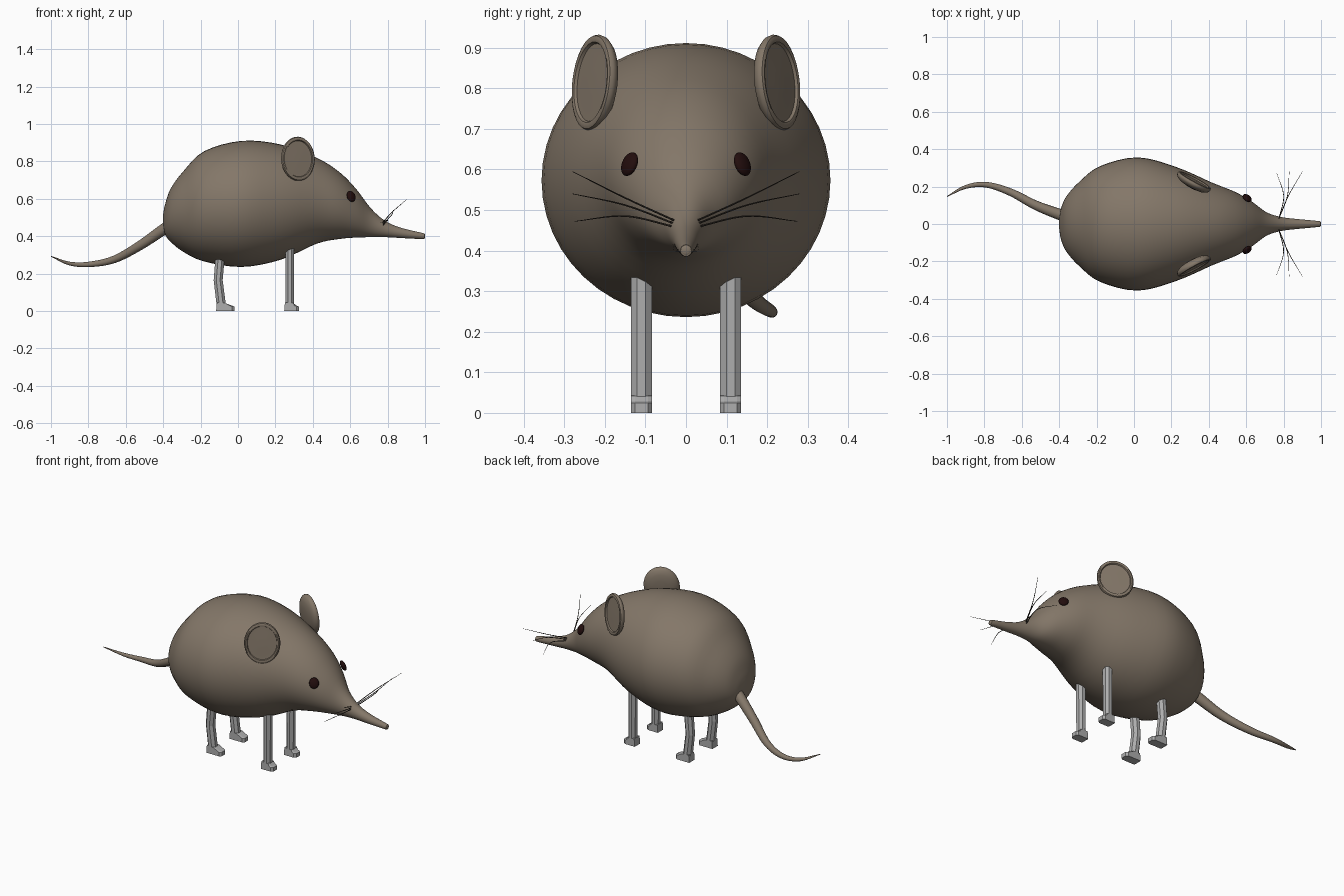
import bpy, bmesh, math
from mathutils import Vector, Matrix

if "Cube" in bpy.data.objects:
    bpy.data.objects.remove(bpy.data.objects["Cube"])


def material(name, rgb):
    m = bpy.data.materials.new(name)
    m.use_nodes = True
    m.diffuse_color = (*rgb, 1)
    bsdf = m.node_tree.nodes["Principled BSDF"]
    bsdf.inputs["Base Color"].default_value = (*rgb, 1)
    bsdf.inputs["Roughness"].default_value = 0.7
    return m


FUR = material("brown fur", (0.23, 0.185, 0.14))
LEG = material("grey leg", (0.42, 0.42, 0.42))
EYE = material("dark red eye", (0.016, 0.004, 0.004))
HAIR = material("dark whisker", (0.035, 0.028, 0.022))


def finish(name, bm, mat, smooth=True, angle=50):
    bmesh.ops.recalc_face_normals(bm, faces=bm.faces)
    me = bpy.data.meshes.new(name)
    bm.to_mesh(me)
    bm.free()
    me.materials.append(mat)
    ob = bpy.data.objects.new(name, me)
    bpy.context.collection.objects.link(ob)
    if smooth:
        bpy.ops.object.select_all(action='DESELECT')
        ob.select_set(True)
        bpy.context.view_layer.objects.active = ob
        bpy.ops.object.shade_smooth_by_angle(angle=math.radians(angle))
    return ob


def spline(points, steps):
    """Catmull-Rom samples through tuples of any length."""
    pts = [Vector(p) for p in points]
    pts = [2 * pts[0] - pts[1]] + pts + [2 * pts[-1] - pts[-2]]
    out = []
    for a, b, c, d in zip(pts, pts[1:], pts[2:], pts[3:]):
        for i in range(steps):
            t = i / steps
            out.append(0.5 * (2 * b + (c - a) * t + (2 * a - 5 * b + 4 * c - d) * t * t
                              + (3 * b - a - 3 * c + d) * t ** 3))
    return out + [pts[-2]]


def loft(rings):
    """Skin a list of equal rings and close both ends."""
    bm = bmesh.new()
    rows = [[bm.verts.new(p) for p in ring] for ring in rings]
    n = len(rows[0])
    for r, s in zip(rows, rows[1:]):
        for i in range(n):
            bm.faces.new((r[i], r[(i + 1) % n], s[(i + 1) % n], s[i]))
    bm.faces.new(rows[0])
    bm.faces.new(rows[-1])
    return bm


def circle(n, offset=0.0):
    return [(math.cos(a), math.sin(a))
            for a in (math.tau * (i + offset) / n for i in range(n))]


def tube(name, points, mat, sides, steps):
    """Tapered tube through (x, y, z, radius) points."""
    path = spline(points, steps)
    rings = []
    for i, p in enumerate(path):
        c = p.to_3d()
        tan = (path[min(i + 1, len(path) - 1)] - path[max(i - 1, 0)]).to_3d().normalized()
        u = tan.cross(Vector((0, 0, 1))).normalized()
        v = tan.cross(u)
        rings.append([c + (u * a + v * b) * p[3] for a, b in circle(sides)])
    return finish(name, loft(rings), mat)


# Body, head and snout in one skin: x, half width, bottom, top
stations = [
    (-0.40, 0.025, 0.46, 0.52), (-0.39, 0.085, 0.41, 0.57), (-0.36, 0.15, 0.37, 0.655),
    (-0.29, 0.228, 0.315, 0.75), (-0.18, 0.31, 0.265, 0.855), (0.02, 0.356, 0.236, 0.91),
    (0.23, 0.303, 0.275, 0.89), (0.42, 0.22, 0.36, 0.82), (0.54, 0.172, 0.385, 0.745),
    (0.63, 0.12, 0.393, 0.655), (0.71, 0.062, 0.395, 0.55), (0.79, 0.037, 0.395, 0.48),
    (0.88, 0.026, 0.39, 0.443), (0.985, 0.016, 0.385, 0.418), (0.997, 0.012, 0.389, 0.413),
    (1.0, 0.004, 0.397, 0.405)]
rings = [[(x, w * a, (lo + hi) / 2 + (hi - lo) / 2 * b) for a, b in circle(48)]
         for x, w, lo, hi in spline(stations, 4)]
finish("body", loft(rings), FUR, angle=80)

# Tail
tube("tail", [(-0.33, 0.03, 0.475, 0.034), (-0.40, 0.052, 0.435, 0.03),
              (-0.525, 0.10, 0.35, 0.025), (-0.66, 0.17, 0.277, 0.02),
              (-0.79, 0.21, 0.25, 0.015), (-0.90, 0.198, 0.254, 0.01),
              (-1.0, 0.147, 0.293, 0.002)], FUR, 14, 6)

# Ear profile: radius and depth, from the domed back round to the dished front
ear_profile = [(0.05, -0.025), (0.4, -0.024), (0.7, -0.018), (0.9, -0.008), (0.98, 0.002),
               (1.0, 0.011), (0.97, 0.019), (0.91, 0.022), (0.84, 0.02), (0.81, 0.013),
               (0.6, 0.013), (0.3, 0.014), (0.05, 0.014)]


def ear(name, side):
    out = Vector((0.47, side * 0.88, 0.1)).normalized()
    up = Vector((0, -side * 0.14, 1))
    up = (up - out * up.dot(out)).normalized()
    across = up.cross(out)
    centre = Vector((0.316, side * 0.218, 0.813))
    rings = [[centre + across * (0.1 * r * a) + up * (0.119 * r * b) + out * d
              for a, b in circle(32)] for r, d in ear_profile]
    finish(name, loft(rings), FUR, angle=40)


# Eye: a flattened ball set against the cheek
def eye(name, side):
    bm = bmesh.new()
    bmesh.ops.create_uvsphere(bm, u_segments=20, v_segments=12, radius=1)
    normal = Vector((0.55, side * 0.75, 0.36))
    place = Matrix.Translation((0.605, side * 0.139, 0.613))
    turn = normal.to_track_quat('Z', 'Y').to_matrix().to_4x4()
    bmesh.ops.transform(bm, verts=bm.verts,
                        matrix=place @ turn @ Matrix.Diagonal((0.027, 0.031, 0.014, 1)))
    finish(name, bm, EYE)


# Leg: eight-sided flat-faced column through (x, z, half depth) points
def leg(name, side, column, foot):
    y = side * 0.11
    k = 1 / math.cos(math.pi / 8)
    oct_ring = circle(8, 0.5)
    rings = [[(x + h * k * a, y + 0.026 * k * b, z) for a, b in oct_ring]
             for x, z, h in column]
    finish(name, loft(rings), LEG, smooth=False)
    # Foot: a low wedge with a chamfered toe
    heel, toe = foot
    side_ring = [(heel, 0), (toe, 0), (toe, 0.024), (toe - 0.012, 0.029),
                 (heel + 0.05, 0.042), (heel + 0.004, 0.046)]
    rings = [[(x if x < toe - 0.02 else x - cut, y + s, z) for x, z in side_ring]
             for s, cut in ((-0.026, 0.012), (-0.016, 0), (0.016, 0), (0.026, 0.012))]
    finish(name + "_foot", loft(rings), LEG, smooth=False)


# Whisker tips on one side: bend point, then tip
whiskers = {"upper": ((0.825, 0.15, 0.53), (0.90, 0.28, 0.595)),
            "middle": ((0.82, 0.15, 0.512), (0.83, 0.28, 0.54)),
            "lower": ((0.80, 0.15, 0.485), (0.762, 0.275, 0.472))}

for label, side in (("left", 1), ("right", -1)):
    ear(label + "_ear", side)
    eye(label + "_eye", side)
    leg(label + "_front_leg", side,
        [(0.277, 0.02, 0.022), (0.277, 0.40, 0.024)], (0.247, 0.325))
    leg(label + "_hind_leg", side,
        [(-0.088, 0.02, 0.025), (-0.106, 0.165, 0.024), (-0.092, 0.33, 0.025)],
        (-0.117, -0.02))
    for i, (part, (bend, tip)) in enumerate(whiskers.items()):
        root = (0.775, 0.03, 0.475 - 0.008 * i)
        points = [(x, side * y, z, r) for (x, y, z), r in
                  zip((root, bend, tip), (0.0025, 0.002, 0.0008))]
        tube(f"{label}_{part}_whisker", points, HAIR, 5, 8)
